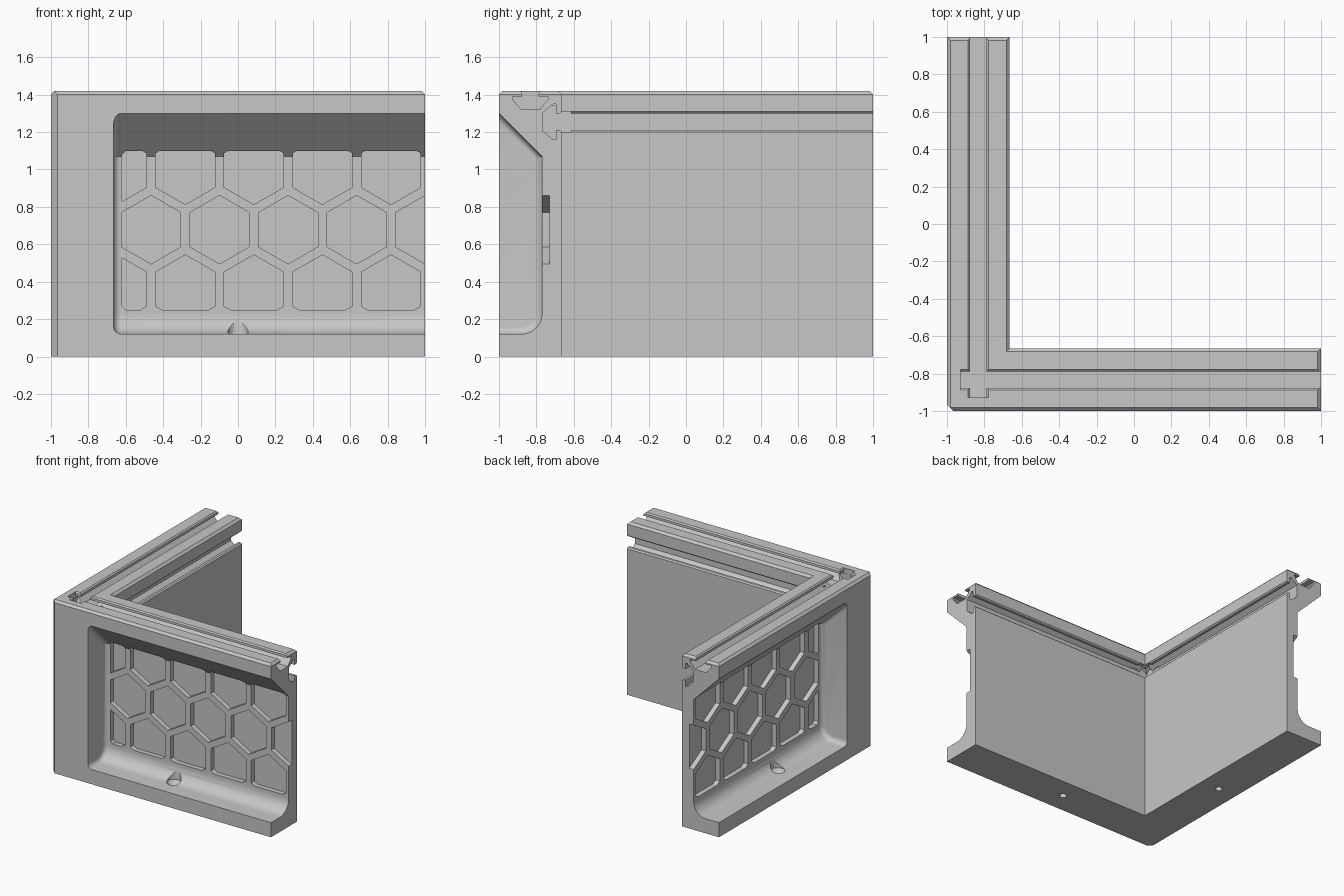
import bpy, bmesh
from math import sin, cos, pi, sqrt
from mathutils import Vector

if "Cube" in bpy.data.objects:
    bpy.data.objects.remove(bpy.data.objects["Cube"])

WIDTH, HEIGHT, CHAMFER = 0.335, 1.42, 0.018
INNER = WIDTH - 1            # inner faces of both arms
MID = WIDTH / 2


def new_object(name, bm):
    bm.normal_update()
    bmesh.ops.recalc_face_normals(bm, faces=bm.faces)
    # A closed shape must enclose positive volume
    if bm.calc_volume(signed=True) < 0:
        bmesh.ops.reverse_faces(bm, faces=bm.faces)
    mesh = bpy.data.meshes.new(name)
    bm.to_mesh(mesh)
    ob = bpy.data.objects.new(name, mesh)
    bpy.context.collection.objects.link(ob)
    return ob


def loft(bm, rings):
    """Join rings of points with quads and cap both ends."""
    rings = [[bm.verts.new(p) for p in ring] for ring in rings]
    n = len(rings[0])
    for a, b in zip(rings, rings[1:]):
        for i in range(n):
            j = (i + 1) % n
            bm.faces.new((a[i], a[j], b[j], b[i]))
    bm.faces.new(list(reversed(rings[0])))
    bm.faces.new(rings[-1])


def prism(bm, pts, place, lo, hi):
    loft(bm, [[place(u, v, t) for u, v in pts] for t in (lo, hi)])


# Ways to place a flat section: extruded along x, y or z
def along_x(d, z, t): return (t, d - 1, z)
def along_y(x, z, t): return (x, t, z)
def along_z(x, y, t): return (x, y, t)


# Body: plain section swept round the mitred corner
section = [(0, 0), (WIDTH, 0), (WIDTH, HEIGHT - CHAMFER), (WIDTH - CHAMFER, HEIGHT),
           (CHAMFER, HEIGHT), (0, HEIGHT - CHAMFER)]
bm = bmesh.new()
loft(bm, [[(1, d - 1, z) for d, z in section],
          [(d - 1, d - 1, z) for d, z in section],
          [(d - 1, 1, z) for d, z in section]])
body = new_object("corner_wall", bm)
bm.free()


def carve(bm, both=True):
    """Cut a shape from the front arm, then its twin from the side arm."""
    for twin in range(2 if both else 1):
        if twin:
            for v in bm.verts:
                v.co = Vector((v.co.y, v.co.x, v.co.z))
        cutter = new_object("cutter", bm)
        cutter.hide_render = True
        mod = body.modifiers.new("cut", 'BOOLEAN')
        mod.operation, mod.solver, mod.object = 'DIFFERENCE', 'EXACT', cutter
        bpy.context.view_layer.objects.active = body
        bpy.ops.object.modifier_apply(modifier=mod.name)
        bpy.data.objects.remove(cutter)
    bm.free()


# T-slots in the top and inner faces, crossing at the corner
slot = [(.055, -.05), (.055, 0), (.045, .01), (.045, .03), (.095, .03), (.095, .045), (.05, .099)]
slot = [(-h, d) for h, d in slot] + [(h, d) for h, d in reversed(slot)]
bm = bmesh.new()
prism(bm, [(MID + h, HEIGHT - d) for h, d in slot], along_x, -.927, 1.1)
carve(bm)
bm = bmesh.new()
prism(bm, [(WIDTH - d, 1.255 + h) for h, d in slot], along_x, -.764, 1.1)
carve(bm)

# Chamfer on the outer vertical corner
bm = bmesh.new()
prism(bm, [(-1.2, -.766), (-.766, -1.2), (-1.2, -1.2)], along_z, -.1, 1.6)
carve(bm, both=False)

# Chamfer on the top of each open end
bm = bmesh.new()
e = HEIGHT - CHAMFER
prism(bm, [(1.1, e - .1), (1.1, e + .115), (.885, e + .115)], along_y, -1.1, -.6)
carve(bm)

# Outer pocket: curved foot, flat back, sloping roof, rounded closed end
FLOOR, BACK, R, ROUND = .12, .23, .11, .04


def pocket(inset):
    r, back, slope = R - inset, BACK - inset, 1.3 - inset * sqrt(2)
    pts = [(-.1, FLOOR + inset)]
    pts += [(BACK - R + r * sin(i * pi / 20), FLOOR + R - r * cos(i * pi / 20))
            for i in range(11)]
    return pts + [(back, slope - back), (inset * (1 - sqrt(2)), 1.3 - inset), (-.1, 1.3 - inset)]


bm = bmesh.new()
steps = [i * pi / 12 for i in range(7)]
rings = [(INNER + ROUND * (1 - cos(a)), ROUND * (1 - sin(a))) for a in steps] + [(1.1, 0)]
loft(bm, [[along_x(d, z, x) for d, z in pocket(inset)] for x, inset in rings])
carve(bm)

# Honeycomb recesses, trimmed to the panel edges
LEFT, LOW, HIGH = -.62, .25, 1.10
trims = [((LEFT, 0), (-1, 0)), ((0, LOW), (0, -1)), ((0, HIGH), (0, 1)),
         ((LEFT + .02, HIGH), (-1, 1)), ((LEFT + .02, LOW), (-1, -1))]


def trimmed_hexagon(cx, cz, r=.183):
    flat = bmesh.new()
    flat.faces.new([flat.verts.new((cx + r * sin(k * pi / 3), cz + r * cos(k * pi / 3), 0))
                    for k in range(6)])
    for point, normal in trims:
        bmesh.ops.bisect_plane(flat, geom=flat.verts[:] + flat.edges[:] + flat.faces[:],
                               plane_co=(*point, 0), plane_no=(*normal, 0), clear_outer=True)
    flat.faces.ensure_lookup_table()
    pts = [(v.co.x, v.co.y) for v in flat.faces[0].verts]
    flat.free()
    return pts


PITCH = .3665
bm = bmesh.new()
for row in (-1, 0, 1):
    for col in range(5):
        cx = -.465 + PITCH * (col - .5 * abs(row))
        prism(bm, trimmed_hexagon(cx, .678 + row * .3175), along_y, -.86, -.73)
carve(bm)

# Screw hole with a wide seat in the foot
bm = bmesh.new()
hole = [(.027, -.1), (.027, .08), (.055, .119), (.055, .24)]
loft(bm, [[(r * cos(k * pi / 12), MID - 1 + r * sin(k * pi / 12), z) for k in range(24)]
          for r, z in hole])
carve(bm)

# Material and shading
grey = bpy.data.materials.new("plain_grey")
grey.use_nodes = True
colour = (.57, .57, .57, 1)
grey.diffuse_color = colour
grey.node_tree.nodes["Principled BSDF"].inputs["Base Color"].default_value = colour
body.data.materials.clear()
body.data.materials.append(grey)
for poly in body.data.polygons:
    poly.material_index = 0
bpy.ops.object.select_all(action='DESELECT')
body.select_set(True)
bpy.context.view_layer.objects.active = body
bpy.ops.object.shade_smooth_by_angle(angle=pi / 7)
